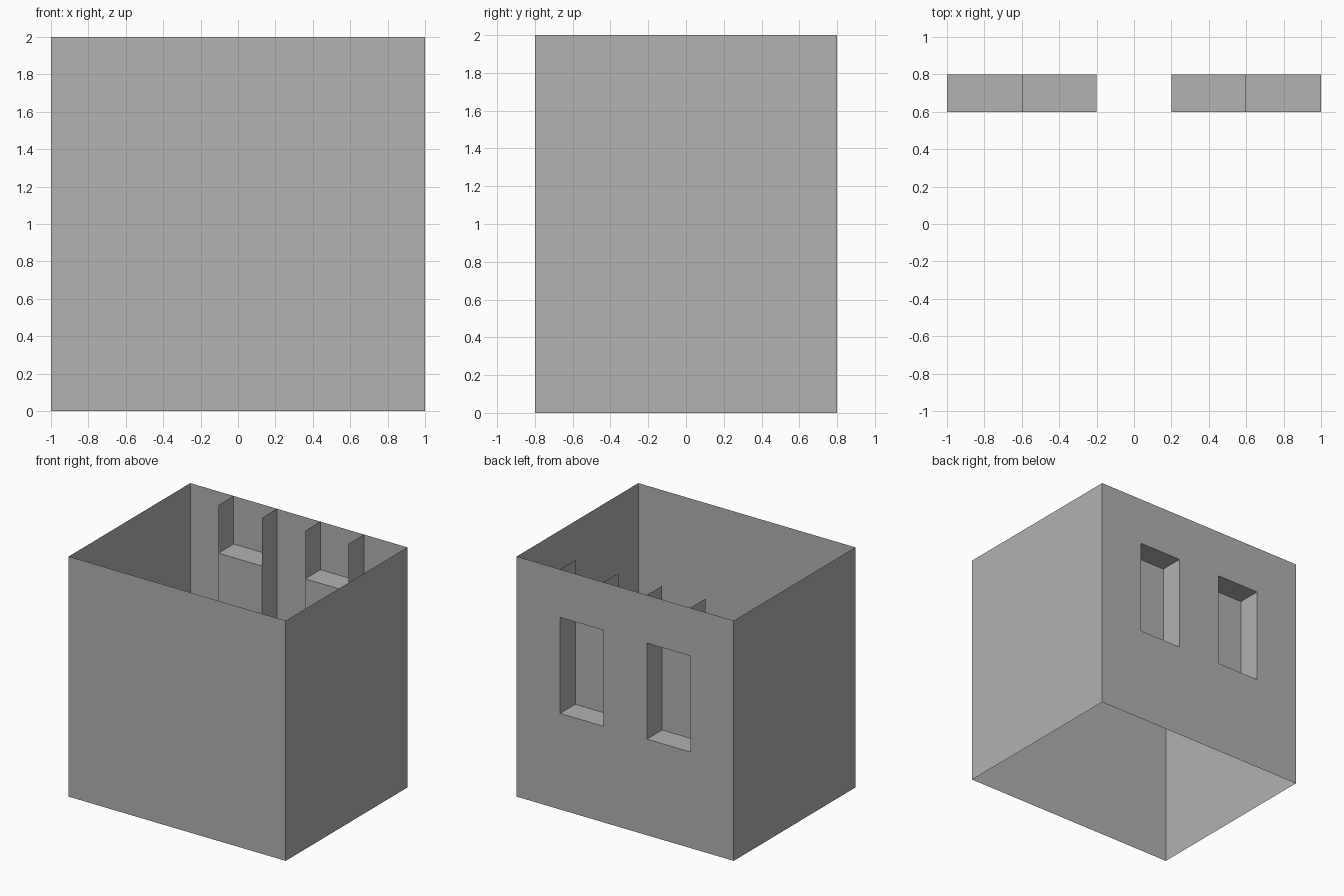
import bpy, bmesh
from mathutils import Vector

cube = bpy.data.objects.get("Cube")
if cube:
    bpy.data.objects.remove(cube, do_unlink=True)

# Single plain grey material
grey = bpy.data.materials.new("plain_grey")
grey.use_nodes = True
colour = (0.445, 0.445, 0.445, 1)
grey.diffuse_color = colour
grey.node_tree.nodes["Principled BSDF"].inputs["Base Color"].default_value = colour

# Main dimensions
W, D, H = 1.0, 0.8, 2.0          # half width, half depth, height
INNER, OUTER = 0.2, 0.6          # window sides
SILL, HEAD = 0.8, 1.6            # window bottom and top
DEPTH = 0.2                      # recess depth
BACK = D - DEPTH


def panel(bm, origin, u, v):
    """Add one flat panel whose normal is u x v."""
    o, u, v = Vector(origin), Vector(u), Vector(v)
    bm.faces.new([bm.verts.new(p) for p in (o, o + u, o + u + v, o + v)])


def make(name, panels, mirrored=False):
    bm = bmesh.new()
    for p in panels:
        panel(bm, *p)
    bmesh.ops.remove_doubles(bm, verts=bm.verts, dist=0.0001)
    mesh = bpy.data.meshes.new(name)
    bm.to_mesh(mesh)
    bm.free()
    mesh.materials.append(grey)
    obj = bpy.data.objects.new(name, mesh)
    bpy.context.collection.objects.link(obj)
    if mirrored:
        obj.modifiers.new("mirror", 'MIRROR').use_axis = (True, False, False)
    return obj


up = (0, 0, H)

# Plain thin walls, open at top and bottom
make("front_wall", [((-W, -D, 0), (2 * W, 0, 0), up)])
make("left_wall", [((W, -D, 0), (0, 2 * D, 0), up)])
make("right_wall", [((-W, D, 0), (0, -2 * D, 0), up)])

# Back wall, laid out as a grid with two window openings left out
xs = [-W, -OUTER, -INNER, INNER, OUTER, W]
zs = [0, SILL, HEAD, H]
cells = []
for i, (x0, x1) in enumerate(zip(xs, xs[1:])):
    for j, (z0, z1) in enumerate(zip(zs, zs[1:])):
        if not (i in (1, 3) and j == 1):
            cells.append(((x1, D, z0), (x0 - x1, 0, 0), (0, 0, z1 - z0)))
make("back_wall", cells)

# Window recesses, mirrored to both sides
width = OUTER - INNER
inward = (0, DEPTH, 0)
rise = (0, 0, H - SILL)
make("window_sill", [((INNER, BACK, SILL), (W - INNER, 0, 0), inward)], True)
make("window_lintel", [((INNER, BACK, HEAD), (width, 0, 0), inward)], True)
make("window_back", [((OUTER, BACK, SILL), (-width, 0, 0), (0, 0, HEAD - SILL))], True)

# Side fins run from the sill to the top of the wall
make("window_fins", [((x, BACK, SILL), inward, rise) for x in (INNER, OUTER)], True)
